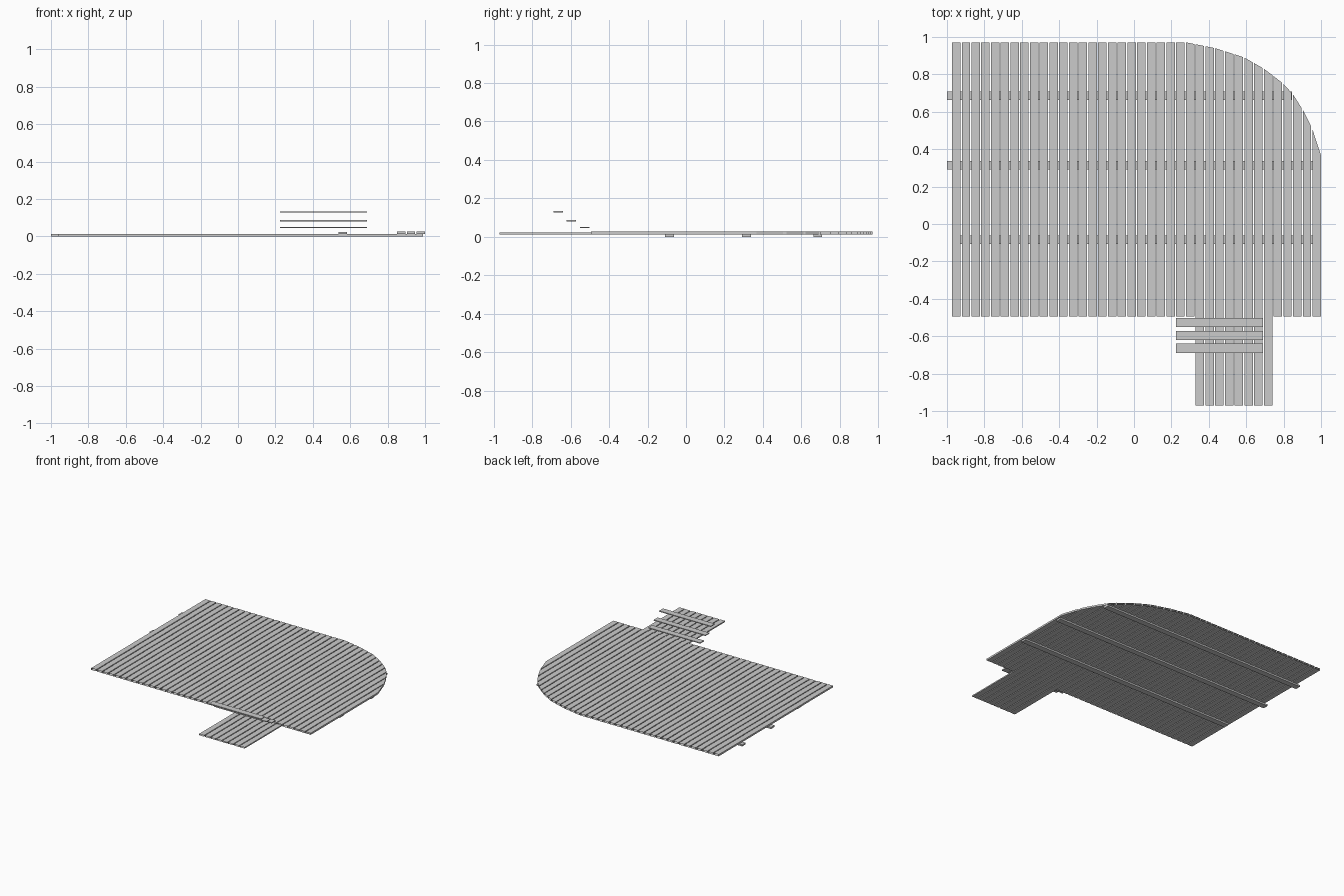
import bpy

if "Cube" in bpy.data.objects:
    bpy.data.objects.remove(bpy.data.objects["Cube"])

PITCH, WIDTH, X0 = 0.0521, 0.0450, -0.973
FRONT, BACK = -0.495, 0.971

# outline of the rounded back corner
CORNER = [(-2, BACK), (0.28, BACK), (0.433, 0.940), (0.588, 0.891), (0.70, 0.827),
          (0.802, 0.747), (0.85, 0.693), (0.904, 0.608), (0.952, 0.513), (1.01, 0.335)]


def back_edge(x):
    for (xa, ya), (xb, yb) in zip(CORNER, CORNER[1:]):
        if x <= xb:
            return ya + (yb - ya) * (x - xa) / (xb - xa)
    return CORNER[-1][1]


def board(name, x0, x1, y0, y_left, y_right, z0, z1, capped=True):
    """Straight board whose far end may be cut at an angle; ends can be open."""
    plan = [(x0, y0), (x1, y0), (x1, y_right), (x0, y_left)]
    verts = [(x, y, z) for z in (z0, z1) for x, y in plan]
    faces = [(3, 2, 1, 0), (4, 5, 6, 7), (1, 2, 6, 5), (3, 0, 4, 7)]
    if capped:
        faces += [(0, 1, 5, 4), (2, 3, 7, 6)]
    mesh = bpy.data.meshes.new(name)
    mesh.from_pydata(verts, [], faces)
    obj = bpy.data.objects.new(name, mesh)
    bpy.context.collection.objects.link(obj)
    return obj


# deck planks, trimmed to the rounded corner (only the last few have end caps)
for i in range(38):
    x = X0 + i * PITCH
    board(f"deck_plank_{i + 1}", x, x + WIDTH, FRONT, back_edge(x), back_edge(x + WIDTH),
          0.013, 0.027, capped=i >= 35)

# walkway planks in line with the deck planks
for i in range(25, 33):
    x = X0 + i * PITCH
    board(f"walkway_plank_{i - 24}", x, x + WIDTH, -0.971, FRONT, FRONT,
          0.013, 0.023, capped=i == 29)

# joists under the deck
for i, (y, xa, xb) in enumerate([(0.685, -1, 0.845), (0.315, -1, 0.99), (-0.085, -0.96, 0.99)]):
    board(f"joist_{i + 1}", xa, xb, y - 0.023, y + 0.023, y + 0.023, 0, 0.013)

# floating step treads
for i, (y, z) in enumerate([(-0.527, 0.048), (-0.596, 0.084), (-0.665, 0.131)]):
    board(f"step_tread_{i + 1}", 0.225, 0.69, y - 0.025, y + 0.025, y + 0.025,
          z - 0.0035, z + 0.0035)
